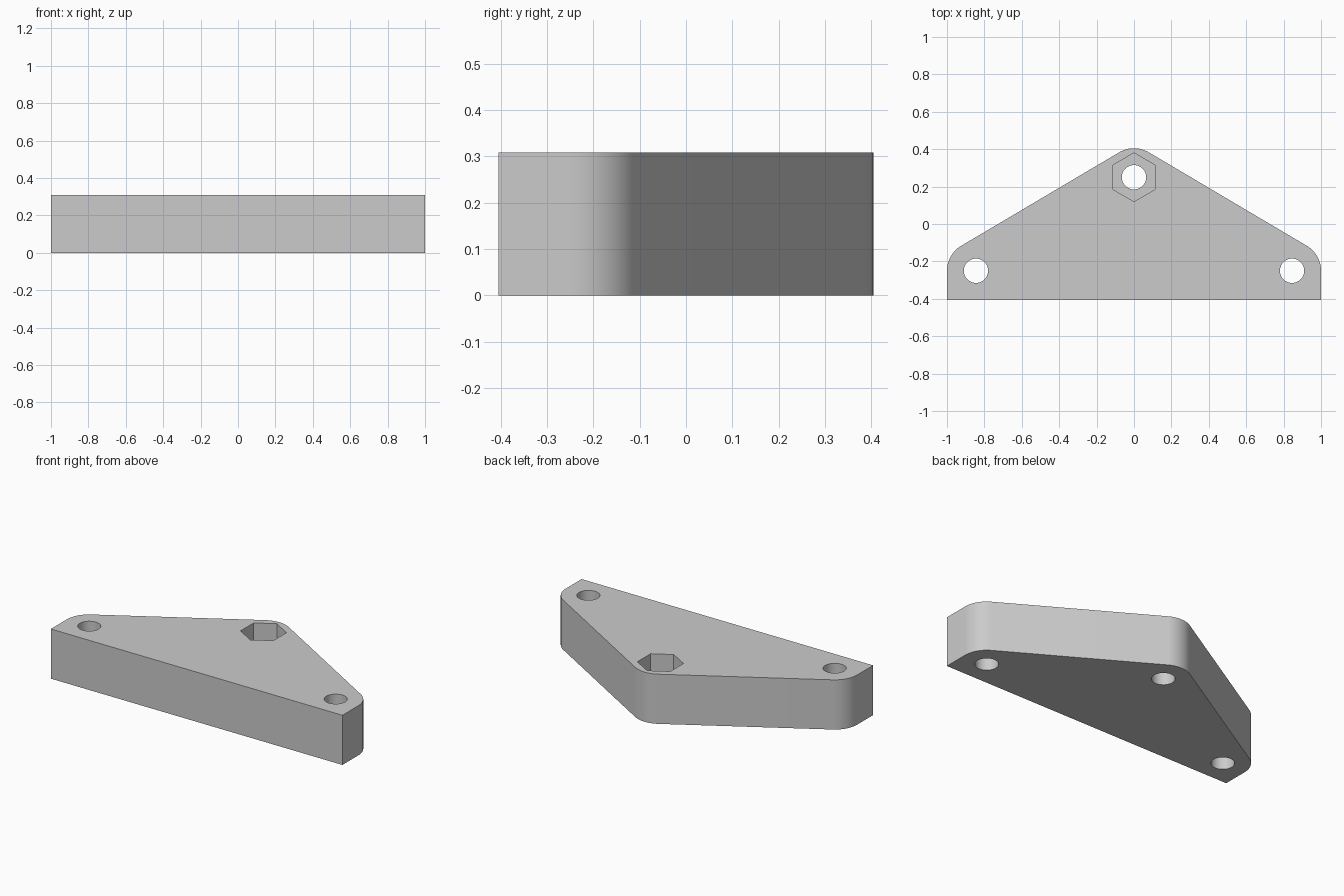
import bpy, bmesh
from math import sin, cos, pi, atan2, radians

cube = bpy.data.objects.get("Cube")
if cube:
    bpy.data.objects.remove(cube, do_unlink=True)

HEIGHT, CORNER_R, HOLE_R, NUT_R = 0.308, 0.155, 0.065, 0.13
POCKET_DEPTH = 0.154
SIDE_X, HOLE_Y = 0.845, 0.25

grey = bpy.data.materials.new("plain grey")
grey.use_nodes = True
colour = (0.6, 0.6, 0.6, 1)
grey.diffuse_color = colour
grey.node_tree.nodes["Principled BSDF"].inputs["Base Color"].default_value = colour


def arc(cx, cy, r, start, end, steps):
    angles = [start + (end - start) * i / steps for i in range(steps + 1)]
    return [(cx + r * cos(a), cy + r * sin(a)) for a in angles]


def prism(name, outline, z0, z1):
    """Extrude a flat counter-clockwise outline from z0 up to z1."""
    bm = bmesh.new()
    base = bm.faces.new([bm.verts.new((x, y, z0)) for x, y in outline])
    top = bmesh.ops.extrude_face_region(bm, geom=[base])["geom"]
    verts = [v for v in top if isinstance(v, bmesh.types.BMVert)]
    bmesh.ops.translate(bm, verts=verts, vec=(0, 0, z1 - z0))
    bmesh.ops.recalc_face_normals(bm, faces=bm.faces)
    mesh = bpy.data.meshes.new(name)
    bm.to_mesh(mesh)
    bm.free()
    obj = bpy.data.objects.new(name, mesh)
    mesh.materials.append(grey)
    bpy.context.collection.objects.link(obj)
    return obj


# Triangular plate: square front corners, three corners rounded about the holes
slope = atan2(SIDE_X, 2 * HOLE_Y)
front_y = -HOLE_Y - CORNER_R
outline = [(-1, front_y), (1, front_y)]
outline += arc(SIDE_X, -HOLE_Y, CORNER_R, 0, slope, 16)
outline += arc(0, HOLE_Y, CORNER_R, slope, pi - slope, 16)
outline += arc(-SIDE_X, -HOLE_Y, CORNER_R, pi - slope, pi, 16)
plate = prism("bracket_plate", outline, 0, HEIGHT)

# Three bolt holes and the hexagonal nut pocket
cutters = []
for name, x, y in (("left_hole", SIDE_X, -HOLE_Y), ("right_hole", -SIDE_X, -HOLE_Y),
                   ("back_hole", 0, HOLE_Y)):
    circle = arc(x, y, HOLE_R, 0, 2 * pi, 48)[:-1]
    cutters.append(prism(name + "_cutter", circle, -0.1, HEIGHT + 0.1))
hexagon = arc(0, HOLE_Y, NUT_R, pi / 2, 5 * pi / 2, 6)[:-1]
cutters.append(prism("nut_pocket_cutter", hexagon, HEIGHT - POCKET_DEPTH, HEIGHT + 0.1))

bpy.context.view_layer.objects.active = plate
for cutter in cutters:
    mod = plate.modifiers.new(cutter.name, "BOOLEAN")
    mod.operation, mod.solver, mod.object = "DIFFERENCE", "EXACT", cutter
    bpy.ops.object.modifier_apply(modifier=mod.name)
    bpy.data.objects.remove(cutter, do_unlink=True)

# Smooth round walls, crisp edges
bpy.ops.object.select_all(action="DESELECT")
plate.select_set(True)
bpy.ops.object.shade_smooth_by_angle(angle=radians(30))
